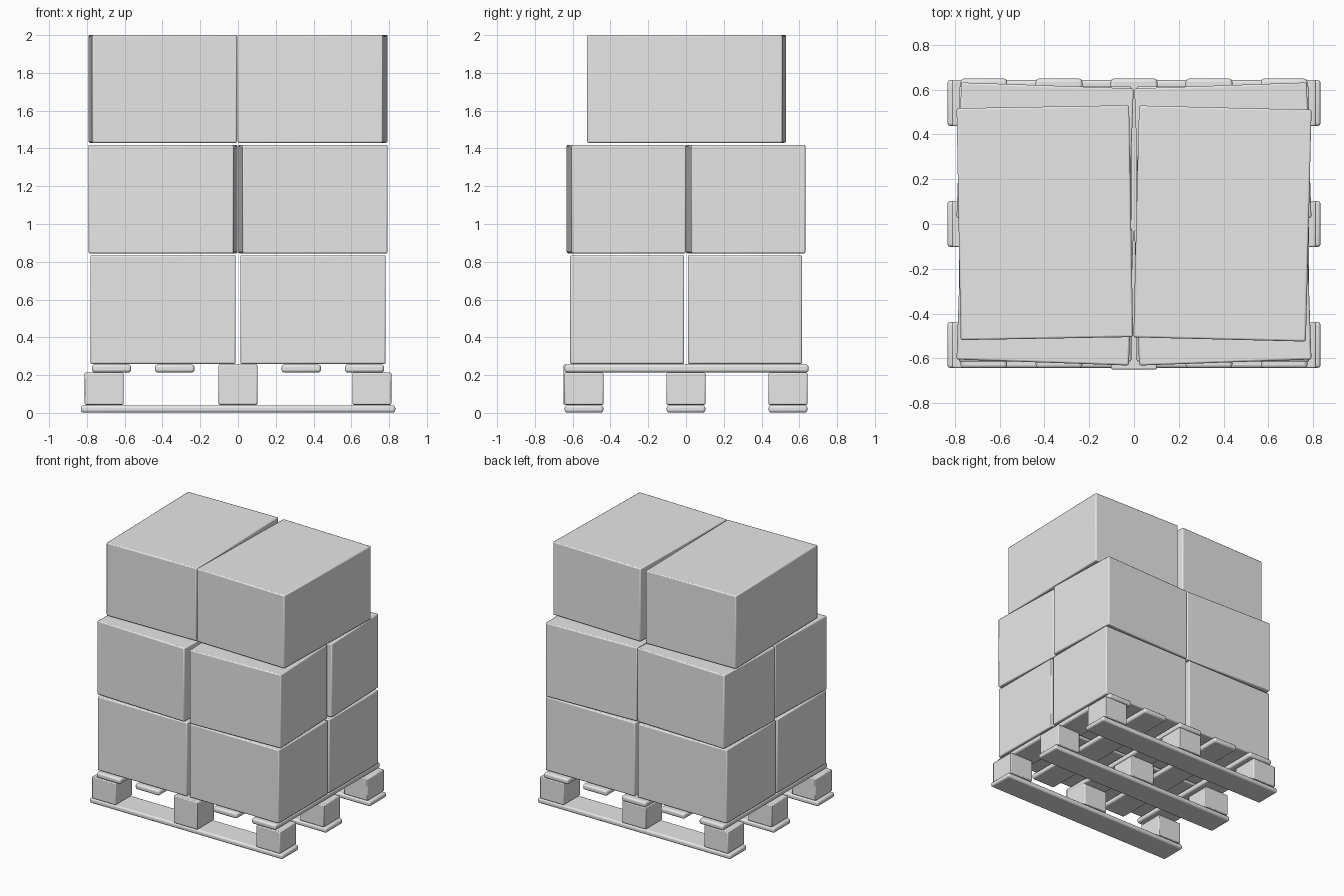
import bpy
from math import radians

start = bpy.data.objects.get("Cube")
if start:
    bpy.data.objects.remove(start, do_unlink=True)

grey = bpy.data.materials.new("plain_grey")
grey.use_nodes = True
grey.diffuse_color = (0.8, 0.8, 0.8, 1)
grey.node_tree.nodes["Principled BSDF"].inputs["Base Color"].default_value = (0.8, 0.8, 0.8, 1)


def block(name, centre, size, turn=0, bevel=0.008, segments=2):
    """Bevelled box, turned about its own vertical axis (degrees)."""
    bpy.ops.mesh.primitive_cube_add(size=1, location=centre)
    ob = bpy.context.object
    ob.name = name
    ob.scale = size
    bpy.ops.object.transform_apply(location=False, rotation=False, scale=True)
    ob.rotation_euler.z = radians(turn)
    ob.data.materials.append(grey)
    mod = ob.modifiers.new("soft_edges", 'BEVEL')
    mod.width = bevel
    mod.segments = segments
    bpy.ops.object.shade_smooth_by_angle(angle=radians(35))
    return ob


SIDES = (("right", -1), ("middle", 0), ("left", 1))
ROWS = (("front", -1), ("middle", 0), ("back", 1))

# Pallet: bottom runners and the feet standing on them
for row, v in ROWS:
    y = 0.54 * v
    block(f"runner_{row}", (0, y, 0.021), (1.665, 0.205, 0.038), bevel=0.013, segments=3)
    for side, u in SIDES:
        block(f"foot_{row}_{side}", (0.709 * u, y, 0.128), (0.205, 0.205, 0.17), bevel=0.006)

# Tall front centre foot, flush with the deck
block("tall_foot", (0, -0.547, 0.15), (0.205, 0.205, 0.212), bevel=0.006)

# Pallet: deck boards
for i in range(-2, 3):
    block(f"deck_board_{i + 3}", (0.335 * i, 0.003, 0.235), (0.208, 1.292, 0.042),
          bevel=0.014, segments=3)

# Lower cartons are square, middle cartons splay slightly
for row, v in (ROWS[0], ROWS[2]):
    for side, u in (SIDES[0], SIDES[2]):
        block(f"lower_carton_{row}_{side}", (0.397 * u, 0.312 * v, 0.547), (0.77, 0.605, 0.575))
        block(f"middle_carton_{row}_{side}", (0.397 * u, 0.316 * v, 1.132),
              (0.77, 0.605, 0.575), turn=2 * u)

# Two long top cartons leaning toward each other at the front
block("top_carton_right", (-0.398, 0.006, 1.715), (0.77, 1.035, 0.57), turn=1)
block("top_carton_left", (0.395, 0.002, 1.715), (0.77, 1.035, 0.57), turn=-1.4)
